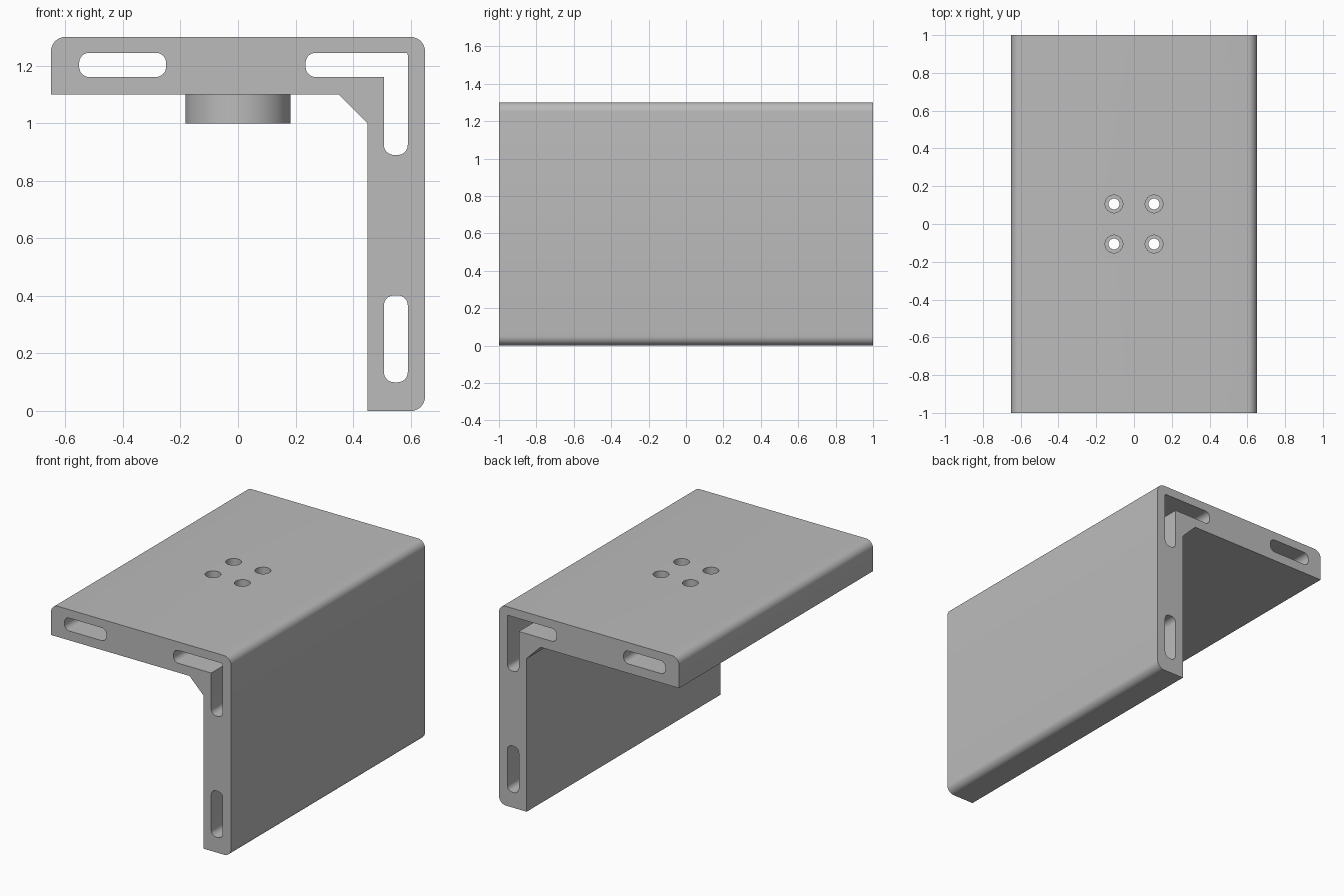
import bpy, bmesh, math
from mathutils import Vector

if "Cube" in bpy.data.objects:
    bpy.data.objects.remove(bpy.data.objects["Cube"])

grey = bpy.data.materials.new("plain grey")
grey.use_nodes = True
colour = (0.5, 0.5, 0.5, 1)
grey.diffuse_color = colour
grey.node_tree.nodes["Principled BSDF"].inputs["Base Color"].default_value = colour


def add_object(name, bm):
    bmesh.ops.recalc_face_normals(bm, faces=bm.faces)
    mesh = bpy.data.meshes.new(name)
    bm.to_mesh(mesh)
    bm.free()
    mesh.materials.append(grey)
    obj = bpy.data.objects.new(name, mesh)
    bpy.context.collection.objects.link(obj)
    return obj


def rounded(corners, steps=8):
    """Replace each (x, z, radius) corner with a tangent arc."""
    points = []
    for i, (x, z, r) in enumerate(corners):
        p = Vector((x, z))
        if r == 0:
            points.append(p)
            continue
        a = (Vector(corners[i - 1][:2]) - p).normalized()
        b = (Vector(corners[(i + 1) % len(corners)][:2]) - p).normalized()
        for k in range(steps + 1):
            t = k / steps * math.pi / 2
            points.append(p + a * r * (1 - math.sin(t)) + b * r * (1 - math.cos(t)))
    return points


def prism(name, corners, half_depth):
    """Extrude a front outline along y."""
    bm = bmesh.new()
    face = bm.faces.new([bm.verts.new((p.x, -half_depth, p.y)) for p in rounded(corners)])
    new = bmesh.ops.extrude_face_region(bm, geom=[face])["geom"]
    bmesh.ops.translate(bm, vec=(0, 2 * half_depth, 0),
                        verts=[v for v in new if isinstance(v, bmesh.types.BMVert)])
    return add_object(name, bm)


def cylinder(name, x, y, z0, z1, radius, segments):
    bm = bmesh.new()
    bmesh.ops.create_cone(bm, cap_ends=True, segments=segments, radius1=radius,
                          radius2=radius, depth=z1 - z0)
    bmesh.ops.translate(bm, vec=(x, y, (z0 + z1) / 2), verts=bm.verts)
    return add_object(name, bm)


def box_corners(x0, z0, x1, z1, r):
    return [(x0, z0, r), (x1, z0, r), (x1, z1, r), (x0, z1, r)]


# Angle bracket body with chamfered inner corner
bracket = prism("angle_bracket", [
    (0.45, 0, 0), (0.65, 0, 0.05), (0.65, 1.3, 0.05), (-0.65, 1.3, 0.05),
    (-0.65, 1.1, 0), (0.35, 1.1, 0), (0.45, 1.0, 0)], 1.0)

# Round boss under the top plate
parts = [(cylinder("round_boss", 0, 0, 1.0, 1.15, 0.183, 64), 'UNION')]

# Slots running the whole depth
R = 0.035
slots = [
    box_corners(-0.552, 1.161, -0.25, 1.245, R),
    box_corners(0.507, 0.1, 0.59, 0.402, R),
    [(0.235, 1.161, R), (0.507, 1.161, 0), (0.507, 0.89, R),
     (0.59, 0.89, R), (0.59, 1.245, 0.008), (0.235, 1.245, R)],
]
for i, slot in enumerate(slots):
    parts.append((prism(f"slot_cutter_{i}", slot, 1.1), 'DIFFERENCE'))

# Four counterbored screw holes
for x in (-0.106, 0.106):
    for y in (-0.106, 0.106):
        parts.append((cylinder("hole_cutter", x, y, 0.9, 1.4, 0.029, 32), 'DIFFERENCE'))
        parts.append((cylinder("bore_cutter", x, y, 1.2, 1.4, 0.047, 32), 'DIFFERENCE'))

for part, operation in parts:
    mod = bracket.modifiers.new(part.name, 'BOOLEAN')
    mod.operation = operation
    mod.solver = 'EXACT'
    mod.object = part

# Bake the cuts, then remove the helpers
bpy.context.view_layer.update()
evaluated = bracket.evaluated_get(bpy.context.evaluated_depsgraph_get())
baked = bpy.data.meshes.new_from_object(evaluated)
bracket.modifiers.clear()
bracket.data = baked
for part, _ in parts:
    bpy.data.objects.remove(part)

bpy.ops.object.select_all(action='DESELECT')
bracket.select_set(True)
bpy.context.view_layer.objects.active = bracket
bpy.ops.object.shade_smooth_by_angle(angle=math.radians(30))
